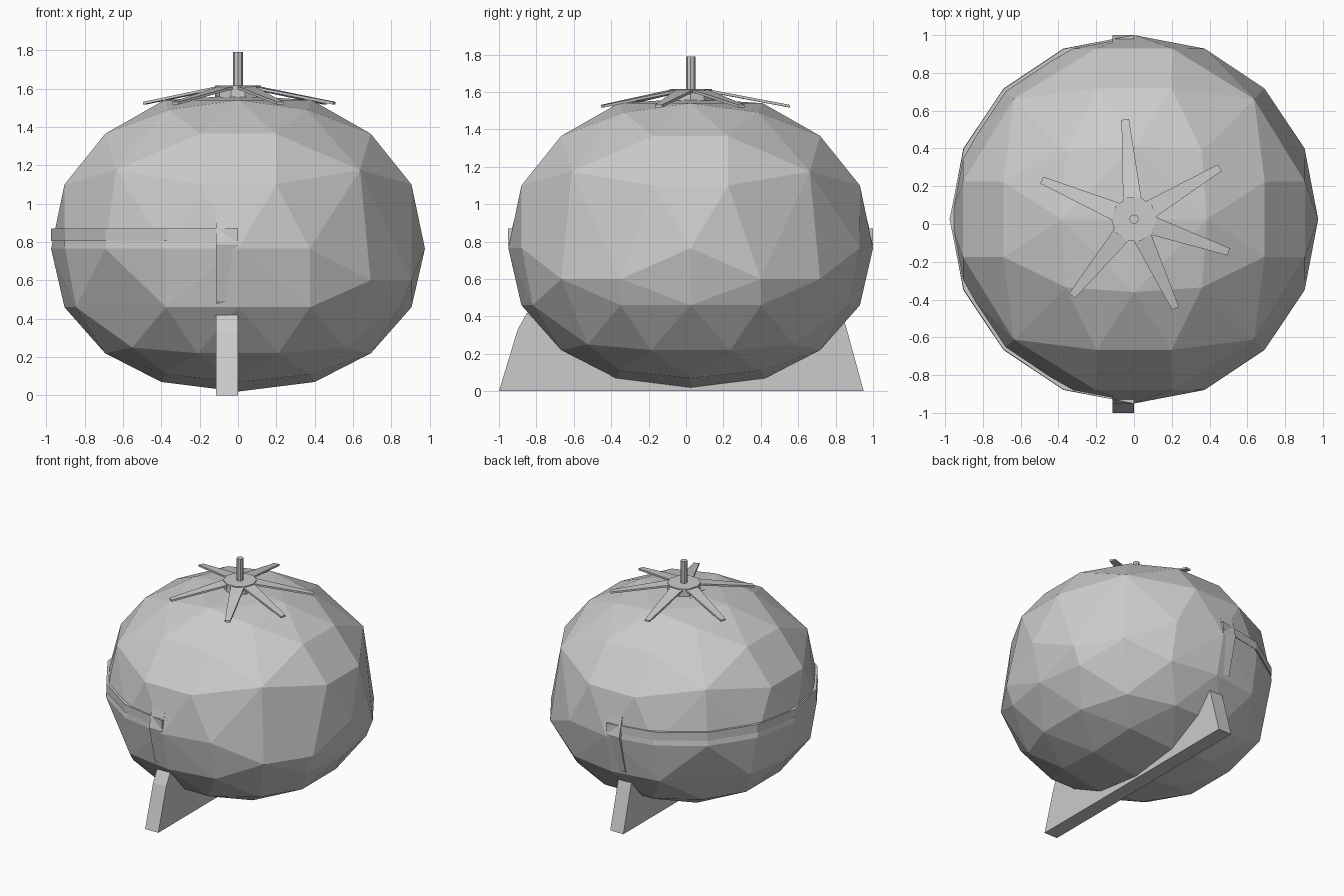
import bpy, bmesh
from math import sin, cos, radians
from mathutils import Vector

cube = bpy.data.objects.get("Cube")
if cube:
    bpy.data.objects.remove(cube)

mat = bpy.data.materials.new("light_grey")
mat.use_nodes = True
colour = (0.6, 0.6, 0.6, 1)
mat.diffuse_color = colour
mat.node_tree.nodes["Principled BSDF"].inputs["Base Color"].default_value = colour

CENTRE_Y = 0.025


def finish(name, bm):
    bmesh.ops.recalc_face_normals(bm, faces=bm.faces)
    mesh = bpy.data.meshes.new(name)
    bm.to_mesh(mesh)
    bm.free()
    mesh.materials.append(mat)
    obj = bpy.data.objects.new(name, mesh)
    bpy.context.collection.objects.link(obj)
    return obj


def prism(name, outline, offset):
    """Solid made by pushing a flat outline along an offset."""
    bm = bmesh.new()
    face = bm.faces.new([bm.verts.new(p) for p in outline])
    new = bmesh.ops.extrude_face_region(bm, geom=[face], use_keep_orig=True)["geom"]
    verts = [v for v in new if isinstance(v, bmesh.types.BMVert)]
    bmesh.ops.translate(bm, verts=verts, vec=offset)
    return finish(name, bm)


def polar(r, a, z):
    return Vector((r * cos(radians(a)), r * sin(radians(a)) + CENTRE_Y, z))


# Faceted ball: rings of (radius, height, angles within each quarter turn)
rings = [(0.385, 1.54, [0]), (0.51, 1.49, [45]), (0.72, 1.365, [16, 74]),
         (0.9, 1.175, [45]), (0.927, 1.1, [12.5, 77.5]), (0.975, 0.765, [0]),
         (0.905, 0.46, [0]), (0.925, 0.46, [24, 66]), (0.725, 0.22, [17, 73]),
         (0.78, 0.25, [45]), (0.4, 0.07, [0]), (0.53, 0.11, [45])]
bm = bmesh.new()
for r, z, angles in rings:
    for quarter in range(4):
        for a in angles:
            bm.verts.new(polar(r, a + 90 * quarter, z))
# Widest ring sits lower on the left side
for i in range(16):
    if i % 4:
        a = i * 22.5
        low = cos(radians(a)) > 0.6
        bm.verts.new(polar(0.978, a, 0.6 if low else 0.765))
for z in (0.02, 1.565):
    bm.verts.new(polar(0, 0, z))
bmesh.ops.convex_hull(bm, input=bm.verts[:])
finish("ball", bm)

# Seam: slim upright disc just breaking the surface
seam = [Vector((-0.115, CENTRE_Y + 0.976 * cos(radians(i * 22.5)),
                0.787 + 0.78 * sin(radians(i * 22.5)))) for i in range(16)]
prism("seam_disc", seam, (0.115, 0, 0))

# Base plate running front to back beneath the ball
stand = [(-1, 0), (-0.9, 0.33), (-0.85, 0.42), (-0.7, 0.3), (-0.4, 0.14), (0, 0.06),
         (0.4, 0.14), (0.7, 0.3), (0.83, 0.42), (0.86, 0.33), (0.95, 0)]
prism("base_plate", [Vector((-0.115, y, z)) for y, z in stand], (0.115, 0, 0))

# Band around the right half
steps = [90 + i * 22.5 for i in range(9)]
band = [polar(0.976, a, 0.805) for a in steps] + [polar(0.93, a, 0.805) for a in reversed(steps)]
prism("side_band", band, (0, 0, 0.065))

# Leaf crown: hub with six drooping tapered leaves
hub = [polar(0.12, i * 36, 1.55) for i in range(10)]
prism("crown_hub", hub, (0, 0, 0.067))
for i, (angle, length) in enumerate([(95, 0.53), (31, 0.53), (-19, 0.53),
                                     (-65, 0.52), (-129, 0.52), (157, 0.53)]):
    along = polar(1, angle, 0) - polar(0, angle, 0)
    across = Vector((-along.y, along.x, 0))
    root = polar(0.09, angle, 1.6)
    tip = polar(length, angle, 1.517)
    leaf = [root - across * 0.05, tip - across * 0.02, tip + across * 0.02, root + across * 0.05]
    prism(f"crown_leaf_{i + 1}", leaf, (0, 0, 0.014))

# Stem
prism("stem", [polar(0.025, i * 45, 1.58) for i in range(8)], (0, 0, 0.21))
